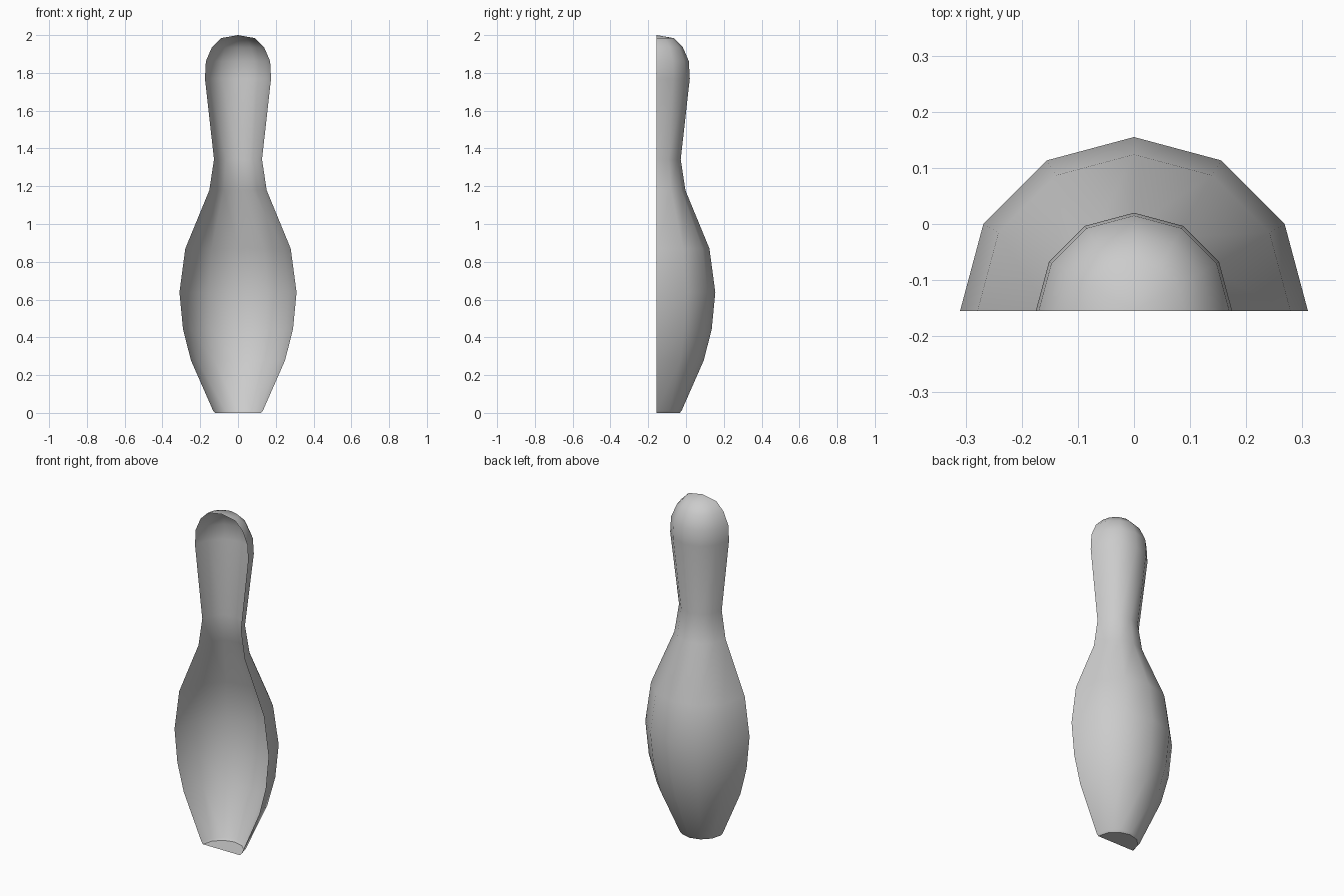
import bpy, bmesh, math
from mathutils import Vector

if "Cube" in bpy.data.objects:
    bpy.data.objects.remove(bpy.data.objects["Cube"])

# Half-pin profile as (radius, height), foot to crown
PROFILE = [(0, 0), (0.122, 0), (0.132, 0.012), (0.249, 0.278), (0.291, 0.442),
           (0.31, 0.638), (0.279, 0.87), (0.152, 1.178), (0.127, 1.342),
           (0.175, 1.77), (0.17, 1.862), (0.138, 1.936), (0.09, 1.984), (0, 2)]
AXIS_Y = -0.155

# Open half shell: revolve the profile 180 degrees around the back
bm = bmesh.new()
verts = [bm.verts.new((r, AXIS_Y, z)) for r, z in PROFILE]
edges = [bm.edges.new(pair) for pair in zip(verts, verts[1:])]
bmesh.ops.spin(bm, geom=verts + edges, cent=(0, AXIS_Y, 0), axis=(0, 0, 1),
               angle=math.pi, steps=6)
bmesh.ops.remove_doubles(bm, verts=bm.verts, dist=0.0005)
bmesh.ops.recalc_face_normals(bm, faces=bm.faces)

# Make the normals point away from the axis
outward = sum((f.normal.dot(f.calc_center_median() - Vector((0, AXIS_Y, 0.8)))
               * f.calc_area()) for f in bm.faces)
if outward < 0:
    bmesh.ops.reverse_faces(bm, faces=bm.faces)

mesh = bpy.data.meshes.new("half_pin_shell")
bm.to_mesh(mesh)
bm.free()
pin = bpy.data.objects.new("half_pin_shell", mesh)
bpy.context.collection.objects.link(pin)

# Smooth body with a crisp foot edge
bpy.context.view_layer.objects.active = pin
pin.select_set(True)
bpy.ops.object.shade_smooth_by_angle(angle=math.radians(40))
